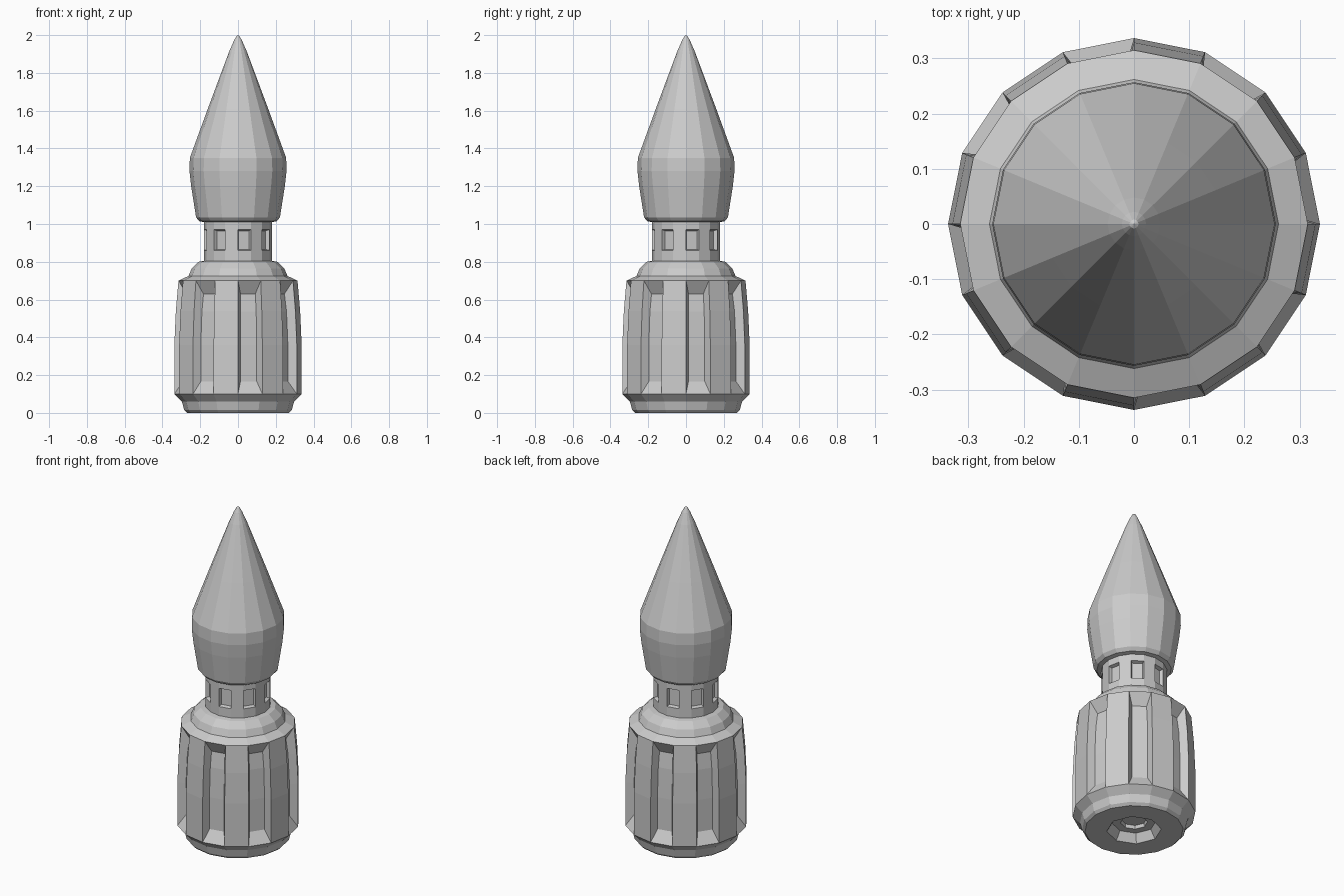
import bpy, bmesh
from math import cos, sin, pi

if "Cube" in bpy.data.objects:
    bpy.data.objects.remove(bpy.data.objects["Cube"])

N = 16


def lathe(name, profile, octagon_rings=0, panel=None):
    """Revolve (radius, z) points; panel = (first_row, last_row, inset, depth, extra_slope)."""
    bm = bmesh.new()
    rings = []
    for k, (r, z) in enumerate(profile):
        if r == 0:
            rings.append([bm.verts.new((0, 0, z))] * N)
            continue
        ring = []
        for i in range(N):
            a = 2 * pi * i / N
            # odd points drop onto the chord so the ring reads as an octagon
            q = r * cos(pi / 8) if k < octagon_rings and i % 2 else r
            ring.append(bm.verts.new((q * cos(a), q * sin(a), z)))
        rings.append(ring)
    rows = []
    for lo, hi in zip(rings, rings[1:]):
        row = []
        for i in range(N):
            j = (i + 1) % N
            vs = list(dict.fromkeys((lo[i], lo[j], hi[j], hi[i])))
            row.append(bm.faces.new(vs))
        rows.append(row)
    bm.normal_update()
    # sunken panel on every other side
    if panel:
        first, last, inset, depth, slope = panel
        for i in range(0, N, 2):
            faces = [rows[k][i] for k in range(first, last + 1)]
            bmesh.ops.inset_region(bm, faces=faces, thickness=inset, depth=-depth,
                                   use_even_offset=True, use_boundary=True)
            verts = list({v for f in faces for v in f.verts})
            top = max(v.co.z for v in verts)
            low = min(v.co.z for v in verts)
            for v in verts:
                if v.co.z > top - 0.02:
                    v.co.z -= slope
                elif v.co.z < low + 0.02:
                    v.co.z += slope
    me = bpy.data.meshes.new(name)
    bm.to_mesh(me)
    bm.free()
    ob = bpy.data.objects.new(name, me)
    bpy.context.collection.objects.link(ob)
    return ob


# Handle: octagonal socket underneath, barrel with grip recesses, stepped shoulder
lathe("handle", [
    (0, 0.07), (0.07, 0.07), (0.075, 0.05), (0.12, 0.05), (0.15, 0.0),
    (0.27, 0.0), (0.285, 0.015), (0.297, 0.06), (0.337, 0.1),
    (0.337, 0.36), (0.329, 0.54), (0.315, 0.7),
    (0.262, 0.725), (0.245, 0.765), (0.208, 0.80), (0.18, 0.805)],
    octagon_rings=5, panel=(8, 10, 0.022, 0.042, 0.045))

# Neck with small sunken windows
lathe("neck", [(0.18, 0.805), (0.18, 0.86), (0.18, 0.97), (0.18, 1.01)],
      panel=(1, 1, 0.006, 0.02, 0.0))

# Pointed head
lathe("head", [
    (0.18, 1.01), (0.205, 1.015), (0.222, 1.035), (0.248, 1.2), (0.257, 1.28),
    (0.255, 1.35), (0.16, 1.61), (0.048, 1.91), (0.022, 1.97), (0.008, 1.995), (0, 2.0)])
